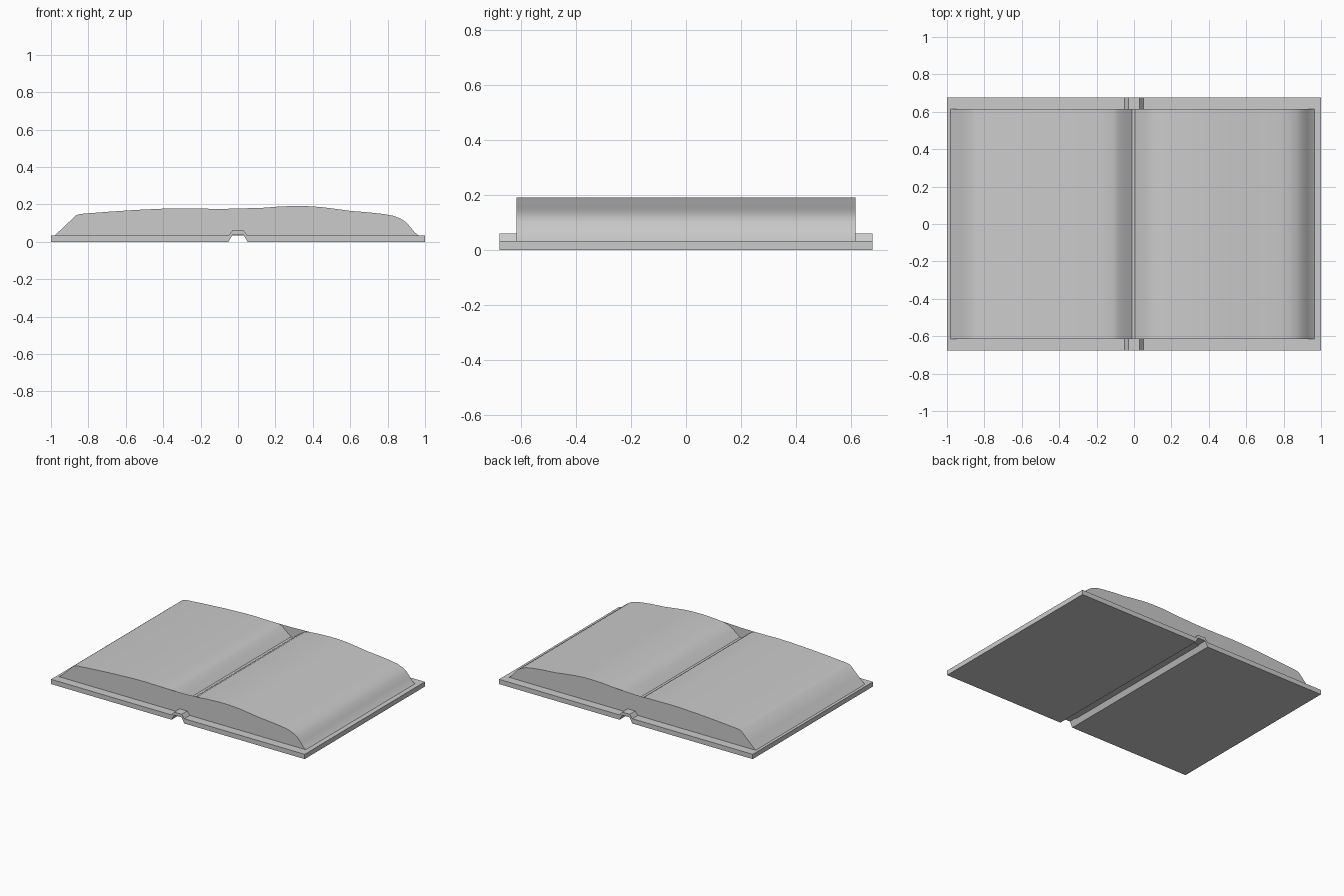
import bpy, bmesh, math

if "Cube" in bpy.data.objects:
    bpy.data.objects.remove(bpy.data.objects["Cube"])


def make_object(name, build, angle=30):
    bm = bmesh.new()
    build(bm)
    mesh = bpy.data.meshes.new(name)
    bm.to_mesh(mesh)
    bm.free()
    obj = bpy.data.objects.new(name, mesh)
    bpy.context.collection.objects.link(obj)
    bpy.ops.object.select_all(action='DESELECT')
    obj.select_set(True)
    bpy.context.view_layer.objects.active = obj
    bpy.ops.object.shade_smooth_by_angle(angle=math.radians(angle))
    return obj


def row(bm, profile, y):
    return [bm.verts.new((x, y, z)) for x, z in profile]


def skin(bm, a, b, closed=False):
    n = len(a)
    for i in range(n if closed else n - 1):
        j = (i + 1) % n
        bm.faces.new((a[i], a[j], b[j], b[i]))


# Cover: two boards joined by a raised spine, one mirrored profile
half_top = [(0.03, 0.06), (0.05, 0.034), (1.0, 0.034)]
half_bottom = [(1.0, 0.0), (0.05, 0.0), (0.03, 0.038)]
half = half_top + half_bottom
cover_profile = half + [(-x, z) for x, z in reversed(half)]


def build_cover(bm):
    a, b = row(bm, cover_profile, -0.677), row(bm, cover_profile, 0.677)
    skin(bm, a, b, True)
    bm.faces.new(a)
    bm.faces.new(b)
    bmesh.ops.recalc_face_normals(bm, faces=bm.faces)


make_object("cover", build_cover)

# Pages: curved sheet with a gutter, running left to right
left = [(-0.98, 0.034), (-0.93, 0.08), (-0.865, 0.143), (-0.84, 0.149),
        (-0.7, 0.16), (-0.55, 0.170), (-0.4, 0.177), (-0.3, 0.179),
        (-0.2, 0.177), (-0.11, 0.176)]
gutter = [(-0.085, 0.165), (-0.05, 0.139), (-0.012, 0.108), (0.005, 0.107),
          (0.025, 0.122), (0.06, 0.149), (0.095, 0.170)]
right = [(0.14, 0.182), (0.2, 0.187), (0.28, 0.191), (0.36, 0.191),
         (0.44, 0.186), (0.52, 0.176), (0.6, 0.165), (0.7, 0.157),
         (0.78, 0.148), (0.83, 0.139), (0.87, 0.124), (0.9, 0.104),
         (0.925, 0.074), (0.945, 0.05), (0.965, 0.034)]


def build_pages(bm):
    profile = left + gutter + right
    a, b = row(bm, profile, -0.615), row(bm, profile, 0.615)
    skin(bm, a, b)
    # base closing the block
    bm.faces.new((a[-1], a[0], b[0], b[-1]))


make_object("pages", build_pages, 35)


# Page ends: flat walls that bridge straight across the gutter
def build_ends(bm):
    outline = left + [(0.0, 0.177), (0.07, 0.18)] + right
    bm.faces.new(reversed(row(bm, outline, -0.615)))
    bm.faces.new(row(bm, outline, 0.615))


make_object("page_ends", build_ends)
